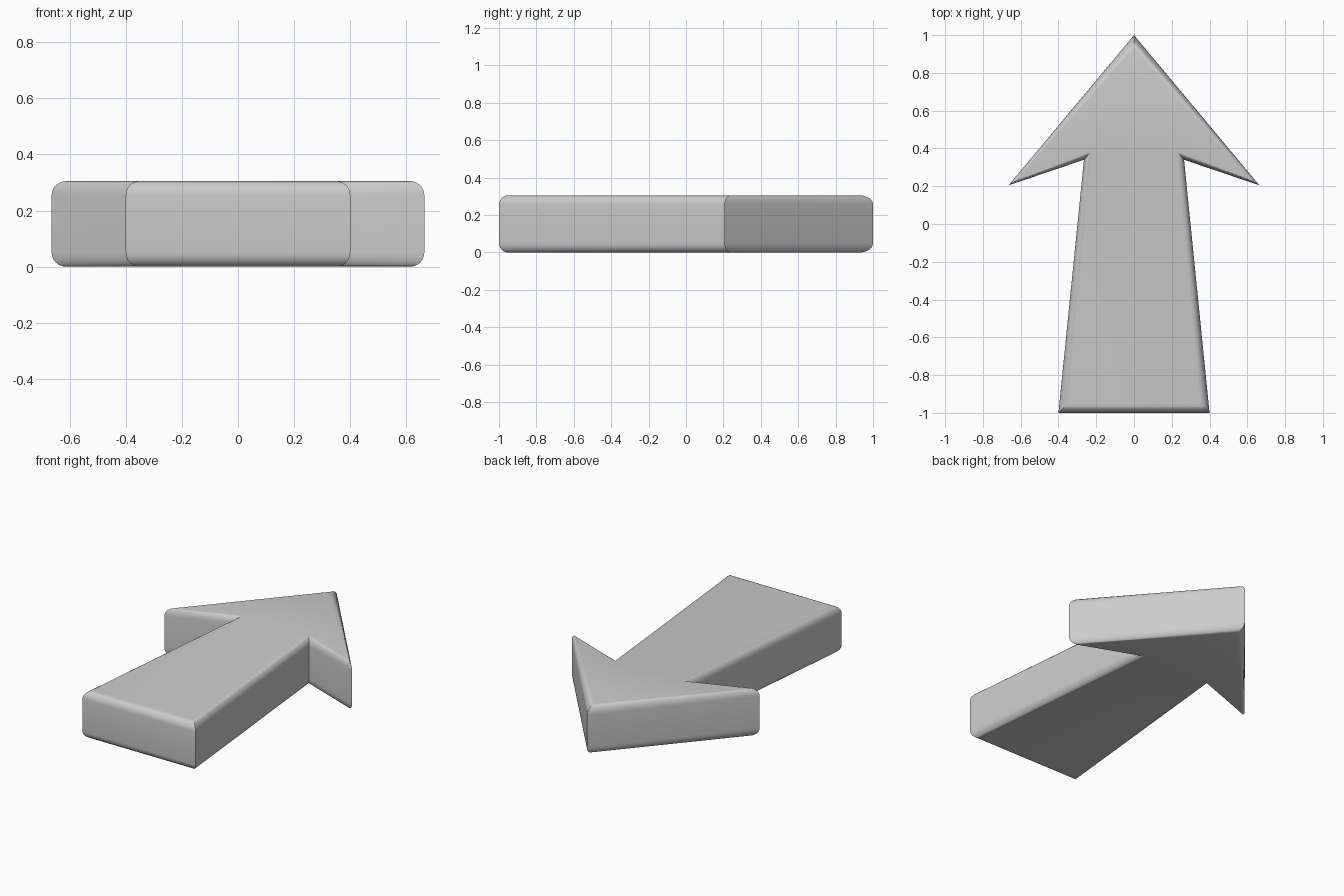
import bpy, bmesh, math

if "Cube" in bpy.data.objects:
    bpy.data.objects.remove(bpy.data.objects["Cube"])

HEIGHT, ROUND, STEPS = 0.305, 0.05, 6

# Right half outline (tip, barb, notch, tail) and the matching flat-cap outline
outer = [(0, 1), (0.664, 0.205), (0.265, 0.34), (0.4, -1)]
inner = [(0, 0.93), (0.612, 0.238), (0.222, 0.392), (0.352, -0.952)]


def mirrored(half):
    return half + [(-x, y) for x, y in reversed(half[1:])]


out_pts, in_pts = mirrored(outer), mirrored(inner)

# Rounded side profile: (blend toward cap outline, z)
angles = [math.pi / 2 * i / STEPS for i in range(STEPS + 1)]
lower = [(1 - math.sin(a), ROUND * (1 - math.cos(a))) for a in angles]
profile = lower + [(t, HEIGHT - z) for t, z in reversed(lower)]

# Stack of outline rings, capped at both ends
bm = bmesh.new()
rings = []
for t, z in profile:
    rings.append([bm.verts.new((ox + (ix - ox) * t, oy + (iy - oy) * t, z))
                  for (ox, oy), (ix, iy) in zip(out_pts, in_pts)])
n = len(out_pts)
for a, b in zip(rings, rings[1:]):
    for i in range(n):
        j = (i + 1) % n
        bm.faces.new((a[i], a[j], b[j], b[i]))
bm.faces.new(rings[0])
bm.faces.new(rings[-1])
bmesh.ops.recalc_face_normals(bm, faces=bm.faces[:])

mesh = bpy.data.meshes.new("arrow")
bm.to_mesh(mesh)
bm.free()
arrow = bpy.data.objects.new("arrow", mesh)
bpy.context.collection.objects.link(arrow)
bpy.context.view_layer.objects.active = arrow
arrow.select_set(True)
bpy.ops.object.shade_smooth_by_angle(angle=math.radians(35))
